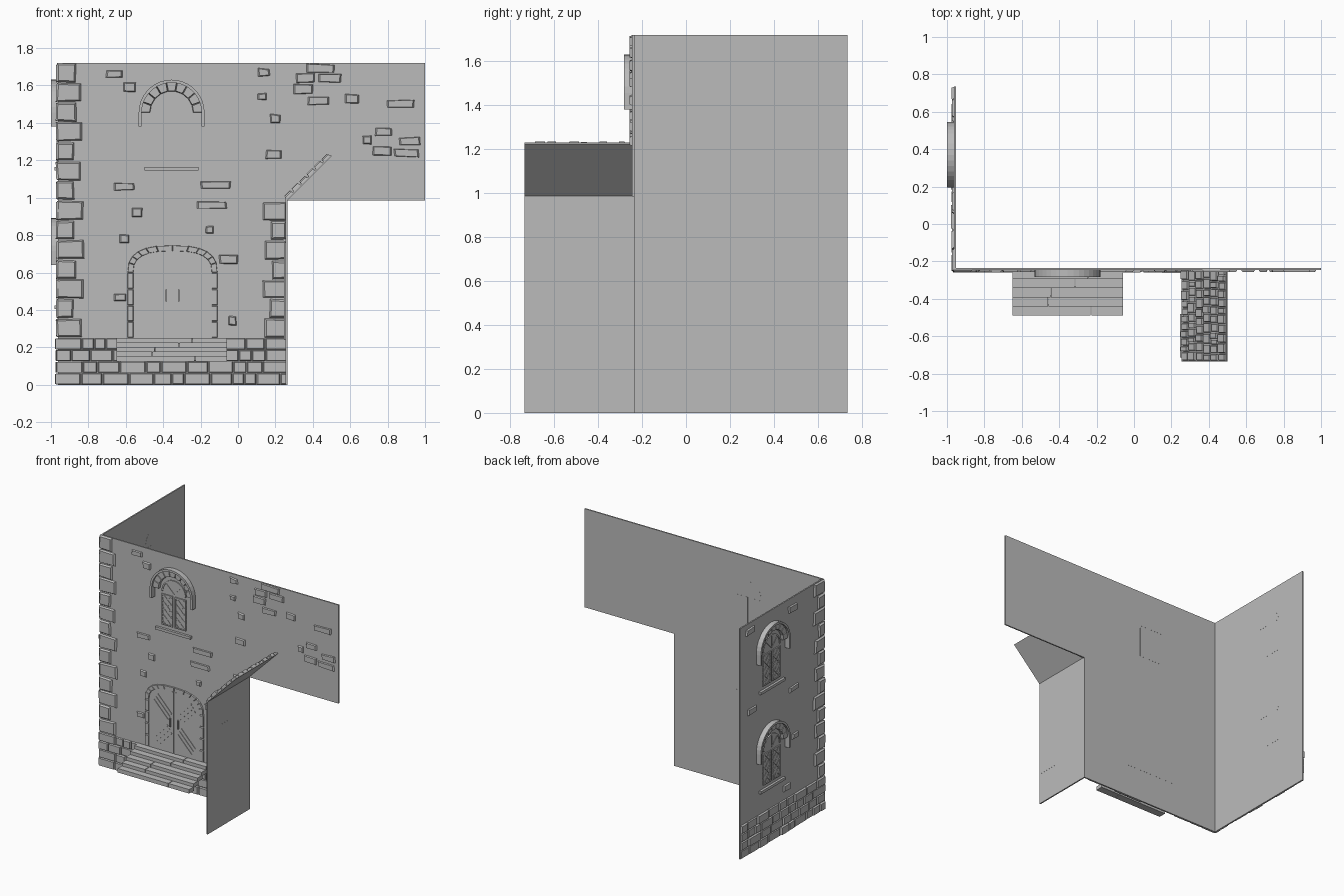
import bpy, bmesh, math, random
from mathutils import Vector

random.seed(4)
if "Cube" in bpy.data.objects:
    bpy.data.objects.remove(bpy.data.objects["Cube"])

stone = bpy.data.materials.new("plain_grey")
stone.use_nodes = True
GREY = (0.5, 0.5, 0.5, 1)
stone.diffuse_color = GREY
stone.node_tree.nodes["Principled BSDF"].inputs["Base Color"].default_value = GREY

S = math.sqrt(0.5)
THROUGH = -0.0106  # fittings pass just through the thin walls


# Surfaces: u runs along, v runs up, d stands out from the face
def front(u, v, d):
    return Vector((u, -0.245 - d, v))


def side(u, v, d):
    return Vector((-0.962 - d, u, v))


def porch(u, v, d):
    return Vector((0.255 - d, u, v))


def roof(u, v, d):
    return Vector((0.262 + S * (v - d), u, 0.985 + S * (v + d)))


class Part:
    """Collects prisms that lie on a surface into one object."""

    def __init__(self, name, surface):
        self.name, self.surface, self.bm = name, surface, bmesh.new()

    def prism(self, pts, top, bottom=0.0, inset=0.0):
        cu = sum(p[0] for p in pts) / len(pts)
        cv = sum(p[1] for p in pts) / len(pts)
        low = [self.bm.verts.new(self.surface(u, v, bottom)) for u, v in pts]
        high = []
        for u, v in pts:
            away = math.hypot(u - cu, v - cv)
            k = 1 - min(0.6, inset / away)
            high.append(self.bm.verts.new(self.surface(cu + (u - cu) * k, cv + (v - cv) * k, top)))
        self.bm.faces.new(low[::-1])
        self.bm.faces.new(high)
        for i in range(len(pts)):
            j = (i + 1) % len(pts)
            self.bm.faces.new((low[i], low[j], high[j], high[i]))

    def rect(self, u0, u1, v0, v1, top, bottom=0.0, inset=0.0, wobble=0.0):
        pts = [(u0, v0), (u1, v0), (u1, v1), (u0, v1)]
        pts = [(u + random.uniform(-wobble, wobble), v + random.uniform(-wobble, wobble)) for u, v in pts]
        self.prism(pts, top, bottom, inset)

    def bar(self, a, b, width, top, bottom=0.0):
        a, b = Vector(a), Vector(b)
        n = (b - a).normalized().orthogonal() * width / 2
        self.prism([a - n, b - n, b + n, a + n], top, bottom)

    def courses(self, u0, u1, v0, rows, height, widths, depths):
        for r in range(rows):
            u = u0
            while u < u1 - 0.001:
                end = u + random.uniform(*widths)
                if u1 - end < widths[0] * 0.6:
                    end = u1
                v = v0 + r * height
                self.rect(u + 0.002, end - 0.002, v + 0.002, v + height - 0.002,
                          random.uniform(*depths), 0, 0.006)
                u = end

    def finish(self):
        bmesh.ops.recalc_face_normals(self.bm, faces=self.bm.faces)
        mesh = bpy.data.meshes.new(self.name)
        self.bm.to_mesh(mesh)
        self.bm.free()
        mesh.materials.append(stone)
        bpy.context.collection.objects.link(bpy.data.objects.new(self.name, mesh))


def arc(cu, cv, a, b, n, power=1.0):
    """Half arch from right to left; power under 1 squares its shoulders."""
    pts = []
    for i in range(n + 1):
        c, s = math.cos(math.pi * i / n), math.sin(math.pi * i / n)
        pts.append((cu + a * math.copysign(abs(c) ** power, c), cv + b * abs(s) ** power))
    return pts


def ring(part, outer, inner, top, inset=0.0):
    for i in range(len(outer) - 1):
        part.prism([outer[i], outer[i + 1], inner[i + 1], inner[i]], top, 0, inset)


# Walls
p = Part("front_wall", front)
p.prism([(-0.962, 0), (0.265, 0), (0.265, 0.985), (1, 0.985), (1, 1.72), (-0.962, 1.72)], 0, -0.01)
p.finish()
p = Part("side_wall", side)
p.rect(-0.245, 0.735, 0, 1.72, 0, -0.01)
p.finish()
p = Part("porch_wall", porch)
p.rect(-0.735, -0.24, 0, 1.0, 0, -0.01)
p.finish()

# Stone footing
for name, surface, u0, u1 in (("front", front, -0.974, 0.265), ("side", side, -0.257, 0.735)):
    p = Part(name + "_footing", surface)
    p.courses(u0, u1, 0, 4, 0.0625, (0.06, 0.15), (0.007, 0.016))
    p.finish()


# Corner stones, alternately long and short
def quoins(name, surface, edge, direction, top, lengths):
    part = Part(name, surface)
    count = round((top - 0.25) / 0.105)
    h = (top - 0.25) / count
    for i in range(count):
        far = edge + direction * (lengths[i % 2] + random.uniform(-0.01, 0.01))
        v = 0.25 + i * h
        part.rect(min(edge, far), max(edge, far), v + 0.004, v + h - 0.004, 0.012, 0, 0.012, 0.004)
    part.finish()


quoins("front_corner_stones", front, -0.972, 1, 1.72, (0.14, 0.1))
quoins("side_corner_stones", side, -0.255, 1, 1.72, (0.08, 0.12))
quoins("porch_corner_stones", front, 0.258, -1, 0.98, (0.12, 0.08))

# Scattered bricks: along, up, width
FRONT_BRICKS = [
    (-.66, 1.66, .09), (-.58, 1.59, .07), (.14, 1.67, .06), (.13, 1.54, .05), (.2, 1.42, .05),
    (.44, 1.69, .15), (.36, 1.64, .1), (.49, 1.64, .12), (.35, 1.58, .1), (.43, 1.52, .11),
    (.61, 1.53, .07), (.87, 1.5, .14), (.78, 1.35, .09), (.69, 1.31, .05), (.92, 1.3, .11),
    (.77, 1.25, .1), (.9, 1.24, .13), (.19, 1.23, .08), (-.61, 1.06, .11), (-.12, 1.07, .16),
    (-.14, .96, .16), (-.54, .92, .05), (-.61, .78, .05), (-.15, .83, .04), (-.05, .67, .1),
    (-.63, .47, .06), (-.03, .34, .04)]
SIDE_BRICKS = [(.11, 1.04, .1), (.6, 1.06, .1), (.19, .33, .08), (.12, 1.64, .1), (.62, 1.66, .1),
               (.09, .68, .07)]
for name, surface, bricks in (("front", front, FRONT_BRICKS), ("side", side, SIDE_BRICKS)):
    p = Part(name + "_bricks", surface)
    for u, v, w in bricks:
        h = random.uniform(0.018, 0.026)
        p.rect(u - w / 2, u + w / 2, v - h, v + h, 0.011, 0, 0.008, 0.004)
    p.finish()


# Arched windows with hood, leaded casements and sill
def window(name, surface, cu, base):
    glass = Part(name + "_casements", surface)
    v0, v1 = base, base + 0.23
    for sgn in (-1, 1):
        a, b = sorted((cu + sgn * 0.01, cu + sgn * 0.1))
        glass.rect(a, b, v0, v1, 0.003, THROUGH)
        for e in (a + 0.004, b - 0.004):
            glass.bar((e, v0), (e, v1), 0.008, 0.008)
        for e in (v0 + 0.004, v1 - 0.004):
            glass.bar((a, e), (b, e), 0.008, 0.008)
        for k in range(-1, 5):  # crossed leading clipped to the pane
            lo = max(v0, v0 + k * 0.05)
            hi = min(v1, v0 + k * 0.05 + b - a)
            if hi - lo > 0.01:
                s0, s1 = lo - v0 - k * 0.05, hi - v0 - k * 0.05
                glass.bar((a + s0, lo), (a + s1, hi), 0.004, 0.006)
                glass.bar((b - s0, lo), (b - s1, hi), 0.004, 0.006)
    v = base + 0.25
    glass.prism(arc(cu, v, 0.1, 0.1, 12), 0.003, THROUGH)
    ring(glass, arc(cu, v, 0.1, 0.1, 12), arc(cu, v, 0.09, 0.09, 12), 0.008)
    for i in range(1, 4):
        t = math.pi * i / 4
        glass.bar((cu, v), (cu + 0.09 * math.cos(t), v + 0.09 * math.sin(t)), 0.004, 0.006)
    glass.finish()
    hood = Part(name + "_hood", surface)
    v = base + 0.265
    ring(hood, arc(cu, v, 0.165, 0.165, 9), arc(cu, v, 0.115, 0.115, 9), 0.022, 0.004)
    ring(hood, arc(cu, v, 0.176, 0.176, 18), arc(cu, v, 0.16, 0.16, 18), 0.038)
    for sgn in (-1, 1):
        a, b = sorted((cu + sgn * 0.16, cu + sgn * 0.176))
        hood.rect(a, b, base + 0.19, v, 0.038)
    hood.finish()
    sill = Part(name + "_sill", surface)
    sill.rect(cu - 0.145, cu + 0.145, base - 0.045, base - 0.025, 0.018)
    sill.finish()


window("front_window", front, -0.355, 1.19)
window("side_upper_window", side, 0.37, 1.19)
window("side_lower_window", side, 0.37, 0.45)

# Double door with diagonal boards and handles
DOOR, SPRING = -0.35, 0.6
p = Part("double_door", front)
p.prism(arc(DOOR, SPRING, 0.21, 0.115, 16, 0.75) + [(DOOR - 0.21, 0.25), (DOOR + 0.21, 0.25)], 0.003, THROUGH)
for sgn in (-1, 1):
    for up in (-1, 1):
        for k in range(-1, 2):
            a = (DOOR + sgn * (0.04 + 0.015 * k), 0.47 + up * (0.045 - 0.025 * k))
            b = (DOOR + sgn * (0.155 + 0.015 * k), 0.47 + up * (0.165 - 0.025 * k))
            p.bar(a, b, 0.012, 0.007)
    p.bar((DOOR + sgn * 0.012, 0.25), (DOOR + sgn * 0.012, 0.71), 0.012, 0.006)
    p.bar((DOOR + sgn * 0.033, 0.445), (DOOR + sgn * 0.033, 0.51), 0.008, 0.014)
p.finish()
p = Part("door_surround", front)
ring(p, arc(DOOR, SPRING, 0.24, 0.145, 12, 0.75), arc(DOOR, SPRING, 0.21, 0.115, 12, 0.75), 0.01, 0.003)
for sgn in (-1, 1):
    a, b = sorted((DOOR + sgn * 0.21, DOOR + sgn * 0.24))
    for i in range(4):
        v = 0.25 + i * 0.0875
        p.rect(a, b, v + 0.002, v + 0.085, 0.01, 0, 0.003)
p.finish()

# Door steps, boards overlapping downwards
p = Part("door_steps", front)
for i in range(5):
    z, d = 0.25 - i * 0.024, i * 0.049
    split = random.uniform(-0.5, -0.2)
    for a, b in ((-0.65, split - 0.002), (split + 0.002, -0.06)):
        p.rect(a, b, z - 0.03, z, d + 0.049, max(0, d - 0.01))
p.finish()

# Framed panel on the porch wall
p = Part("porch_panel", porch)
p.rect(-0.715, -0.48, 0.24, 0.76, 0.003, THROUGH)
for v in (0.25, 0.75):
    p.bar((-0.715, v), (-0.48, v), 0.02, 0.008)
for u in (-0.705, -0.49):
    p.bar((u, 0.24), (u, 0.76), 0.02, 0.008)
p.finish()

# Porch roof with stone slates
p = Part("porch_roof", roof)
p.rect(-0.735, -0.24, 0, 0.338, 0.008)
p.finish()
p = Part("porch_slates", roof)
p.courses(-0.733, -0.245, 0, 6, 0.056, (0.03, 0.06), (0.016, 0.028))
p.finish()
